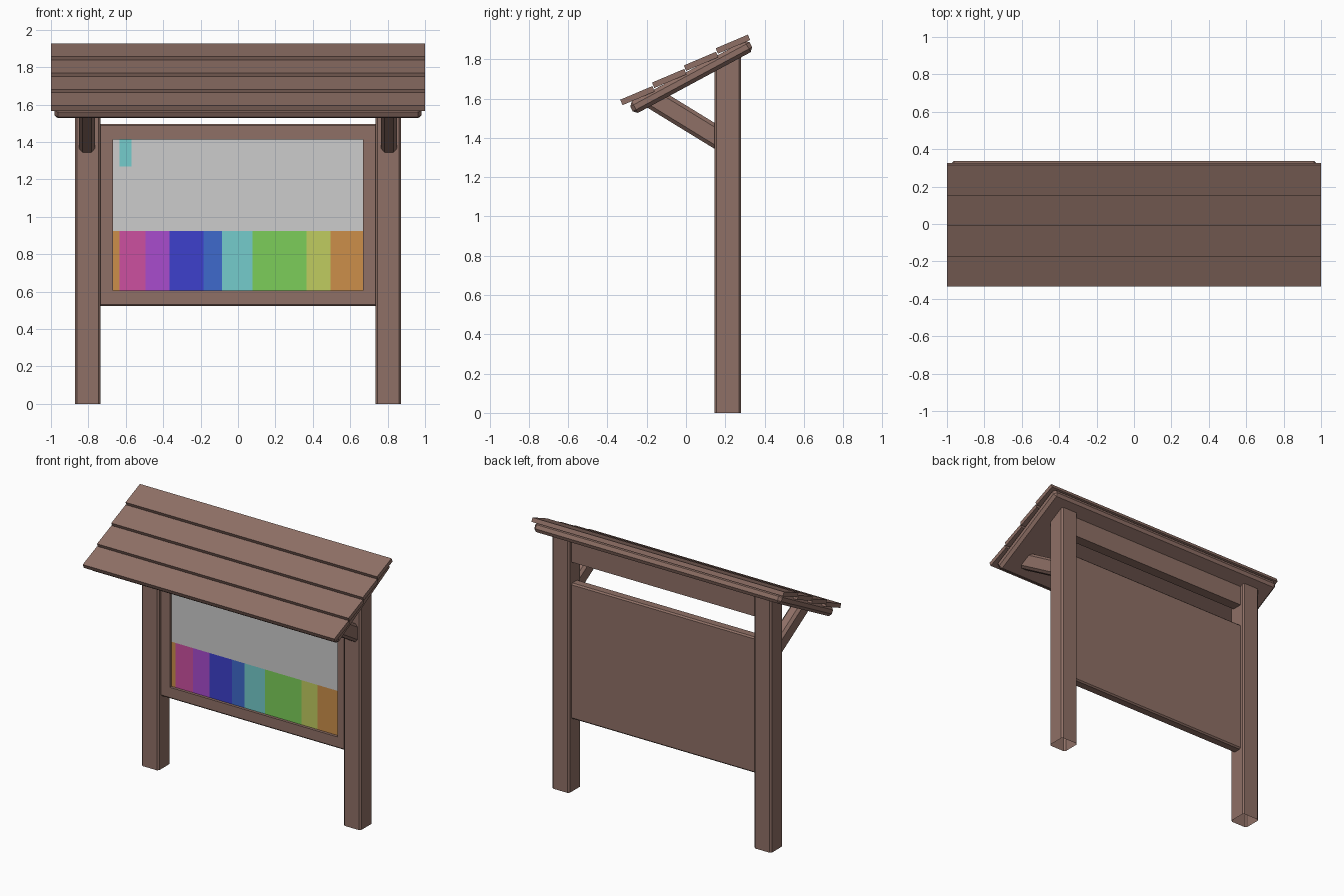
import bpy, bmesh, math

if "Cube" in bpy.data.objects:
    bpy.data.objects.remove(bpy.data.objects["Cube"])


def material(name, rgb):
    m = bpy.data.materials.new(name)
    lin = [((c / 255 + 0.055) / 1.055) ** 2.4 for c in rgb]
    m.diffuse_color = (*lin, 1)
    m.use_nodes = True
    m.node_tree.nodes["Principled BSDF"].inputs["Base Color"].default_value = m.diffuse_color
    return m


wood = material("brown wood", (143, 112, 102))
grey = material("light grey", (204, 204, 204))
orange = material("orange", (204, 143, 74))
pink = material("pink", (204, 80, 160))
purple = material("purple", (168, 76, 206))
indigo = material("deep blue", (61, 64, 204))
blue = material("blue", (62, 106, 204))
cyan = material("cyan", (117, 204, 204))
green = material("green", (124, 206, 90))
yellow = material("yellow green", (192, 204, 96))


def finish(name, bm, mats):
    me = bpy.data.meshes.new(name)
    bm.to_mesh(me)
    bm.free()
    for m in mats:
        me.materials.append(m)
    ob = bpy.data.objects.new(name, me)
    bpy.context.collection.objects.link(ob)
    return ob


def prism(pts, x0, x1):
    """Extrude a (y, z) profile along x."""
    bm = bmesh.new()
    face = bm.faces.new([bm.verts.new((x0, y, z)) for y, z in pts])
    res = bmesh.ops.extrude_face_region(bm, geom=[face])
    verts = [g for g in res["geom"] if isinstance(g, bmesh.types.BMVert)]
    bmesh.ops.translate(bm, verts=verts, vec=(x1 - x0, 0, 0))
    bmesh.ops.recalc_face_normals(bm, faces=bm.faces)
    return bm


def chamfer(bm, width, rule=lambda d: True):
    """Chamfer the edges whose direction passes the rule."""
    edges = [e for e in bm.edges if rule(e.verts[1].co - e.verts[0].co)]
    bmesh.ops.bevel(bm, geom=edges, offset=width, offset_type='OFFSET',
                    segments=1, affect='EDGES')


def tilted(y, z, length, thick, degrees):
    """Rectangle profile starting at (y, z), rising towards +y, thickness downwards."""
    a = math.radians(degrees)
    c, s = math.cos(a), math.sin(a)
    return [(y, z), (y + length * c, z + length * s),
            (y + length * c + thick * s, z + length * s - thick * c),
            (y + thick * s, z - thick * c)]


def mirrored(ob):
    ob.modifiers.new("mirror", 'MIRROR').use_axis = (True, False, False)


# Posts: chamfered lengthwise, sloped top inside the roof, open foot
bm = prism([(0.145, 0), (0.28, 0), (0.28, 1.84), (0.145, 1.768)], 0.735, 0.872)
chamfer(bm, 0.011, lambda d: abs(d.z) > 1)
bmesh.ops.delete(bm, geom=[f for f in bm.faces if f.calc_center_median().z < 0.01],
                 context='FACES_ONLY')
mirrored(finish("posts", bm, [wood]))

# Diagonal roof brackets
bm = prism([(0.175, 1.326), (-0.225, 1.571), (-0.115, 1.636), (0.175, 1.458)], 0.765, 0.85)
chamfer(bm, 0.018)
mirrored(finish("brackets", bm, [wood]))

# Cross beam between the posts, under the roof
bm = prism([(0.175, 1.65), (0.25, 1.65), (0.25, 1.805), (0.175, 1.765)], -0.74, 0.74)
finish("cross_beam", bm, [wood])

# Roof base panel
bm = prism(tilted(-0.293, 1.576, 0.69, 0.066, 28.3), -0.982, 0.982)
chamfer(bm, 0.019)
finish("roof_base", bm, [wood])

# Overlapping roof planks
for i in range(4):
    bm = prism(tilted(-0.335 + 0.162 * i, 1.594 + 0.0873 * i, 0.178, 0.03, 23), -1, 1)
    finish(f"roof_plank_{i + 1}", bm, [wood])

# Notice board frame with a recessed front
FRONT, RECESS = 0.178, 0.02
bm = prism([(FRONT, 0.522), (0.25, 0.522), (0.25, 1.497), (FRONT, 1.497)], -0.74, 0.74)
chamfer(bm, 0.01, lambda d: abs(d.x) > 1)
front = min(bm.faces, key=lambda f: f.calc_center_median().y)
bmesh.ops.inset_region(bm, faces=[front], thickness=0.073, use_even_offset=True)
x_edge = max(v.co.x for v in front.verts)
res = bmesh.ops.extrude_face_region(bm, geom=[front])
moved = [g for g in res["geom"] if isinstance(g, bmesh.types.BMVert)]
bmesh.ops.translate(bm, verts=moved, vec=(0, RECESS, 0))
lid = [f for f in bm.faces if len(f.verts) == 4 and
       (f is front or all(v in moved for v in f.verts))]
bmesh.ops.delete(bm, geom=lid, context='FACES')
finish("board_frame", bm, [wood])

# Display panel: colour stripes below, grey above with one small cyan tab
mats = [grey, orange, pink, purple, indigo, blue, cyan, green, yellow]
bm = bmesh.new()


def patch(x0, x1, z0, z1, mat, y=FRONT + RECESS):
    f = bm.faces.new([bm.verts.new((x, y, z))
                      for x, z in ((x0, z0), (x1, z0), (x1, z1), (x0, z1))])
    f.material_index = mats.index(mat)


LOW, MID, HIGH = 0.603, 0.925, 1.416
bounds = [-x_edge, -0.634, -0.495, -0.366, -0.185, -0.086, 0.078, 0.366, 0.495, x_edge]
stripes = [orange, pink, purple, indigo, blue, cyan, green, yellow, orange]
for x0, x1, mat in zip(bounds, bounds[1:], stripes):
    patch(x0, x1, LOW, MID, mat)
patch(-x_edge, x_edge, MID, HIGH, grey)
patch(-0.634, -0.57, 1.268, HIGH, cyan, FRONT + RECESS - 0.002)
finish("display_panel", bm, mats)
